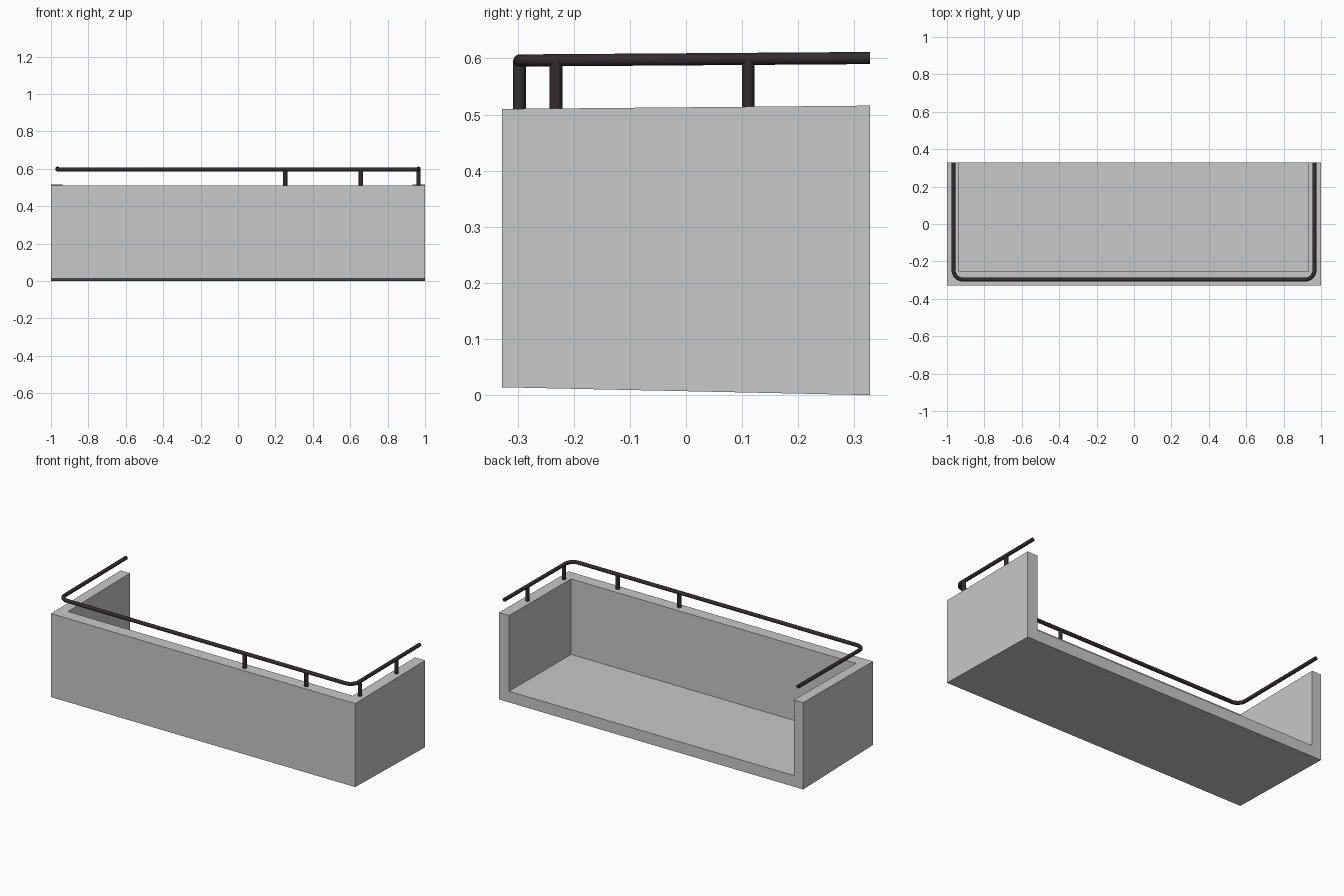
import bpy, bmesh, math
from mathutils import Vector

if "Cube" in bpy.data.objects:
    bpy.data.objects.remove(bpy.data.objects["Cube"])


def material(name, rgb):
    m = bpy.data.materials.new(name)
    m.diffuse_color = (*rgb, 1)
    m.use_nodes = True
    m.node_tree.nodes["Principled BSDF"].inputs["Base Color"].default_value = m.diffuse_color
    return m


CONCRETE = material("pale concrete", (0.58, 0.58, 0.58))
METAL = material("dark metal", (0.033, 0.025, 0.027))

# Slightly sloping levels of the balcony, as functions of depth
under_z = lambda y: 0.007 - 0.0213 * y
floor_z = lambda y: 0.064 + 0.006 * y
top_z = lambda y: 0.513 + 0.009 * y
rail_z = lambda y: 0.5985 + 0.007 * y


def add_object(name, bm, mat):
    bmesh.ops.recalc_face_normals(bm, faces=bm.faces)
    me = bpy.data.meshes.new(name)
    bm.to_mesh(me)
    bm.free()
    me.materials.append(mat)
    ob = bpy.data.objects.new(name, me)
    bpy.context.collection.objects.link(ob)
    return ob


def smooth(ob):
    bpy.ops.object.select_all(action='DESELECT')
    ob.select_set(True)
    bpy.context.view_layer.objects.active = ob
    bpy.ops.object.shade_smooth_by_angle(angle=math.radians(40))


def prism(name, outline, low, high, mat):
    bm = bmesh.new()
    a = [bm.verts.new((x, y, low(y))) for x, y in outline]
    b = [bm.verts.new((x, y, high(y))) for x, y in outline]
    bm.faces.new(a)
    bm.faces.new(b)
    n = len(outline)
    for i in range(n):
        j = (i + 1) % n
        bm.faces.new((a[i], a[j], b[j], b[i]))
    return add_object(name, bm, mat)


D = 0.328
# Floor slab and the U-shaped parapet standing on it
prism("floor_slab", [(-1, -D), (1, -D), (1, D), (-1, D)], under_z, floor_z, CONCRETE)
prism("parapet_wall", [(-1, -D), (1, -D), (1, D), (0.934, D), (0.934, -0.255),
                       (-0.939, -0.255), (-0.939, D), (-1, D)], floor_z, top_z, CONCRETE)

# Handrail path with rounded corners
RX, RY, BEND, R = 0.965, -0.297, 0.05, 0.0108
path = [(-RX, D)]
for cx, start in ((-RX + BEND, 180), (RX - BEND, 270)):
    for i in range(7):
        t = math.radians(start + 15 * i)
        path.append((cx + BEND * math.cos(t), RY + BEND + BEND * math.sin(t)))
path.append((RX, D))

# Handrail tube swept along the path
bm = bmesh.new()
SIDES = 12
rings = []
for i, (x, y) in enumerate(path):
    p, q = path[max(i - 1, 0)], path[min(i + 1, len(path) - 1)]
    side = Vector((q[1] - p[1], p[0] - q[0], 0)).normalized()
    c = Vector((x, y, rail_z(y)))
    rings.append([bm.verts.new(c + R * (side * math.cos(k * math.tau / SIDES)
                  + Vector((0, 0, math.sin(k * math.tau / SIDES))))) for k in range(SIDES)])
for r, s in zip(rings, rings[1:]):
    for k in range(SIDES):
        m = (k + 1) % SIDES
        bm.faces.new((r[k], r[m], s[m], s[k]))
bm.faces.new(rings[0])
bm.faces.new(rings[-1])
smooth(add_object("handrail", bm, METAL))

# Posts under the rail: two on the front, two on the right side
posts = [(0.252, RY), (0.657, RY), (RX, -0.232), (RX, 0.111)]
for n, (px, py) in enumerate(posts, 1):
    circle = [(px + 0.0115 * math.cos(k * math.tau / SIDES),
               py + 0.0115 * math.sin(k * math.tau / SIDES)) for k in range(SIDES)]
    smooth(prism(f"rail_post_{n}", circle, lambda y: top_z(y) - 0.003, rail_z, METAL))
